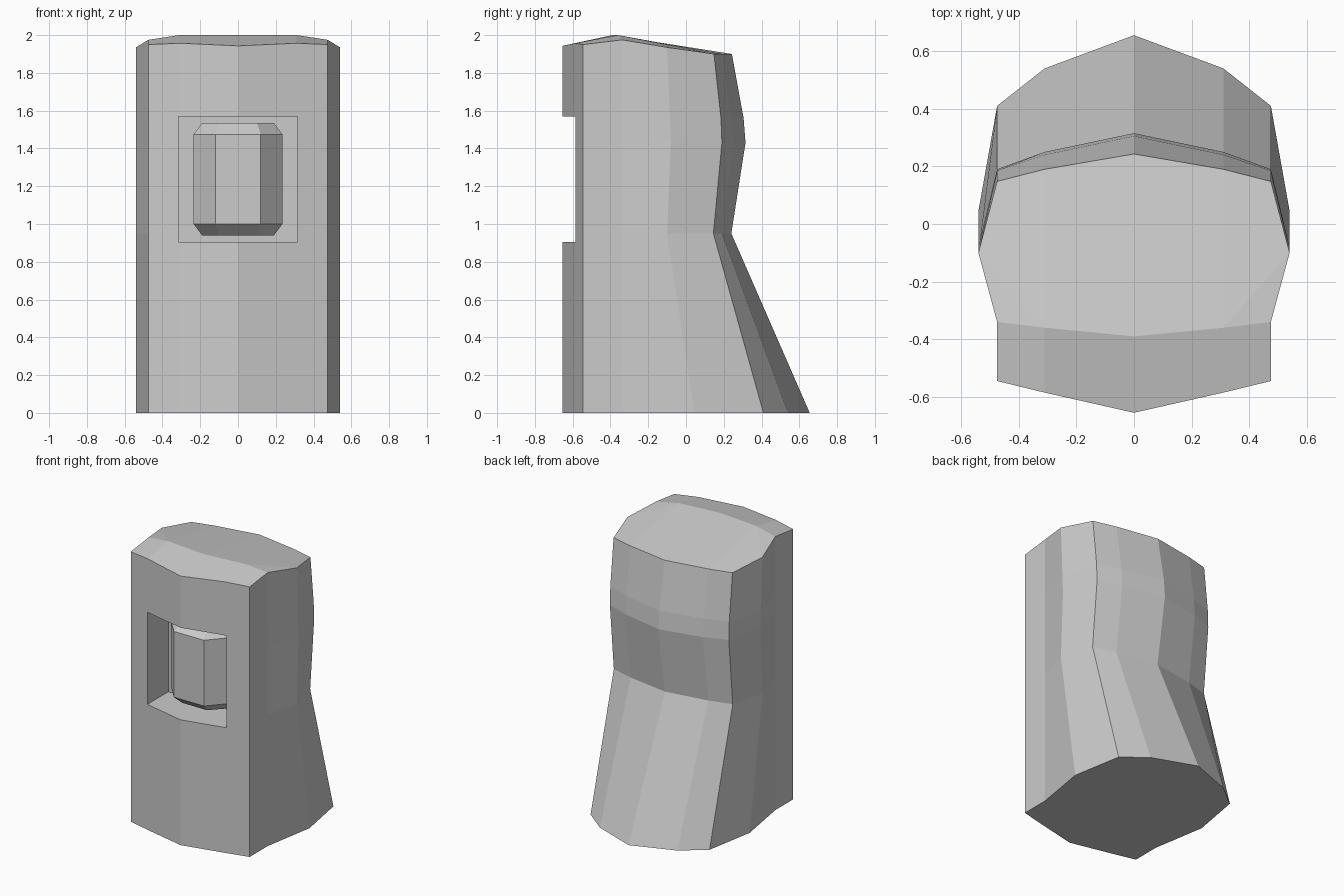
import bpy, bmesh

if "Cube" in bpy.data.objects:
    bpy.data.objects.remove(bpy.data.objects["Cube"])


def make_object(name, bm):
    bmesh.ops.recalc_face_normals(bm, faces=bm.faces[:])
    mesh = bpy.data.meshes.new(name)
    bm.to_mesh(mesh)
    bm.free()
    ob = bpy.data.objects.new(name, mesh)
    bpy.context.collection.objects.link(ob)
    return ob


def bridge(bm, a, b):
    n = len(a)
    for i in range(n):
        j = (i + 1) % n
        bm.faces.new((a[i], a[j], b[j], b[i]))


# Body: 14-sided rings, fixed front, varying back
levels = [  # z, side y, back corner y, back mid y, back centre y
    (0, .045, .41, .54, .655),
    (.95, -.10, .145, .19, .24),
    (1.43, -.08, .19, .25, .315),
    (1.56, -.085, .185, .24, .305),
    (None, -.10, .148, .19, .243)]
top_z = [1.943, 1.957, 1.95, 1.975, 1.935, 1.9, 1.9, 1.9]
bm = bmesh.new()
rings = []
for z, side, corner, mid, back in levels:
    half = [(0, -.655), (.31, -.585), (.475, -.545), (.475, -.34),
            (.54, side), (.475, corner), (.31, mid), (0, back)]
    pts = [(x, y, top_z[i] if z is None else z) for i, (x, y) in enumerate(half)]
    pts += [(-x, y, h) for x, y, h in pts[6:0:-1]]
    rings.append([bm.verts.new(p) for p in pts])
for a, b in zip(rings, rings[1:]):
    bridge(bm, a, b)
bm.faces.new(rings[0])

# Top faces meeting at a ridge near the front
ridge = bm.verts.new((0, -.39, 2))
for s in (1, -1):
    t = [rings[-1][(s * i) % 14] for i in range(8)]
    r = bm.verts.new((s * .31, -.36, 2))
    for f in ((t[0], t[1], r, ridge), (t[1], t[2], t[3], r),
              (ridge, r, t[6], t[7]), (r, t[3], t[4]),
              (r, t[4], t[5], t[6])):
        bm.faces.new(f)
body = make_object("body", bm)

# Window recess cut into the front
bpy.ops.mesh.primitive_cube_add(size=1, location=(0, -.645, 1.2375))
cutter = bpy.context.object
cutter.name = "window_cutter"
cutter.scale = (.63, .6, .665)
cutter.hide_render = True
mod = body.modifiers.new("window", 'BOOLEAN')
mod.operation = 'DIFFERENCE'
mod.solver = 'EXACT'
mod.object = cutter
bpy.context.view_layer.objects.active = body
bpy.ops.object.modifier_apply(modifier=mod.name)
bpy.data.objects.remove(cutter)

# Chamfered button inside the recess
bm = bmesh.new()
rings = []
for z, w, f, yw, yf in ((.94, .19, .10, -.40, -.495), (1.0, .235, .12, -.43, -.56),
                        (1.475, .235, .12, -.43, -.56), (1.535, .19, .10, -.40, -.495)):
    outline = [(-w, -.34), (-w, yw), (-f, yf), (f, yf), (w, yw), (w, -.34)]
    rings.append([bm.verts.new((x, y, z)) for x, y in outline])
for a, b in zip(rings, rings[1:]):
    bridge(bm, a, b)
bm.faces.new(rings[0])
bm.faces.new(rings[-1])
make_object("window_button", bm)
